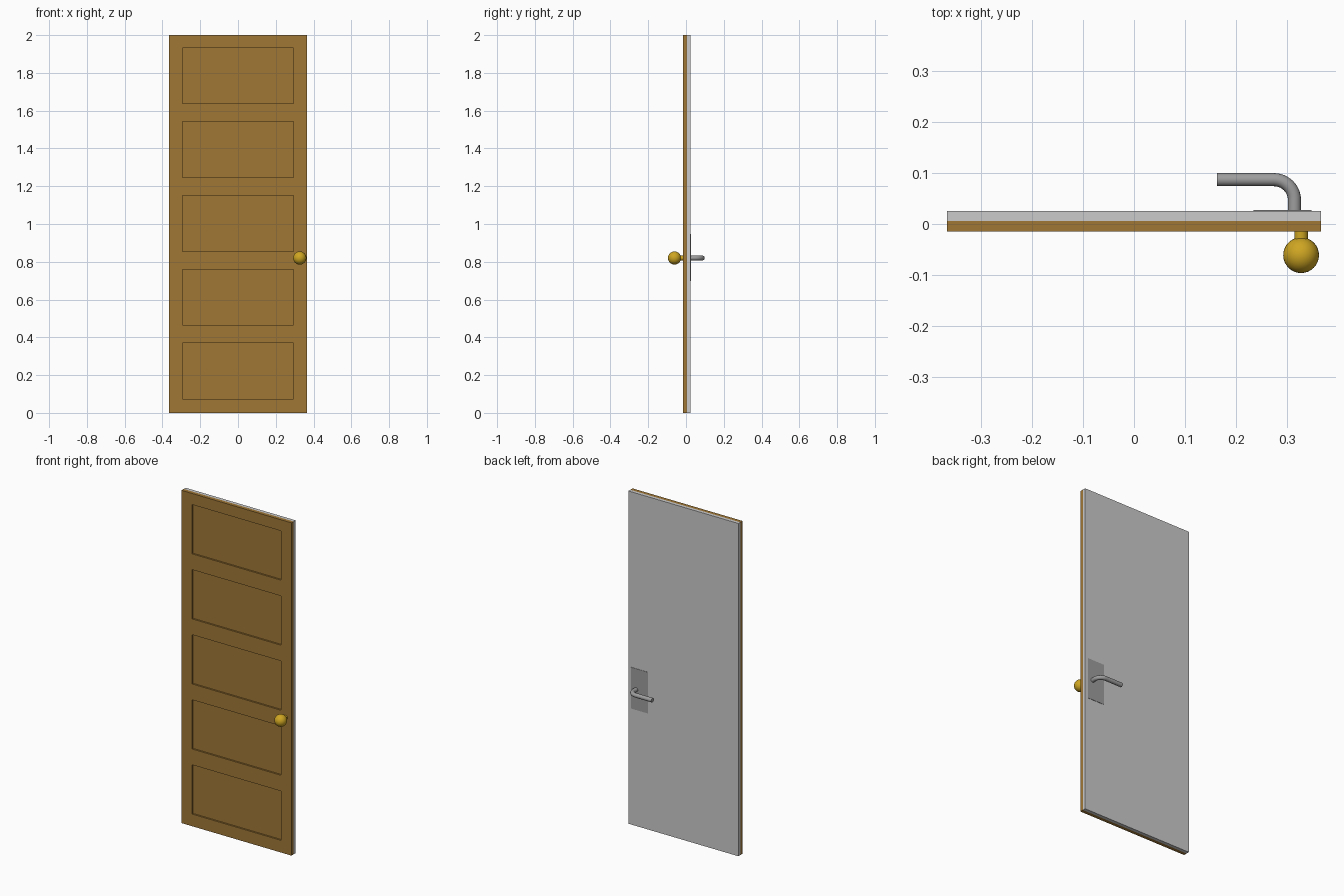
import bpy, bmesh, math

if "Cube" in bpy.data.objects:
    bpy.data.objects.remove(bpy.data.objects["Cube"])

W, H = 0.366, 2.0                       # half width, height
FRONT, SPLIT, BACK = -0.015, 0.006, 0.025
HZ = 0.82                               # handle height


def material(name, rgb):
    m = bpy.data.materials.new(name)
    m.diffuse_color = (*rgb, 1)
    m.use_nodes = True
    m.node_tree.nodes["Principled BSDF"].inputs["Base Color"].default_value = m.diffuse_color
    return m


brown = material("brown wood", (0.35, 0.185, 0.036))
light = material("light grey", (0.60, 0.60, 0.60))
steel = material("steel grey", (0.34, 0.34, 0.34))
gold = material("gold", (0.62, 0.38, 0.016))


def add_mesh(name, mesh, mat):
    ob = bpy.data.objects.new(name, mesh)
    bpy.context.collection.objects.link(ob)
    mesh.materials.clear()
    mesh.materials.append(mat)
    return ob


def box(name, x0, x1, y0, y1, z0, z1, mat):
    bpy.ops.mesh.primitive_cube_add(
        size=1, location=((x0 + x1) / 2, (y0 + y1) / 2, (z0 + z1) / 2))
    ob = bpy.context.object
    ob.name = name
    ob.scale = (x1 - x0, y1 - y0, z1 - z0)
    bpy.ops.object.transform_apply(location=False, rotation=False, scale=True)
    ob.data.materials.append(mat)
    return ob


def smooth(ob):
    bpy.ops.object.select_all(action='DESELECT')
    ob.select_set(True)
    bpy.context.view_layer.objects.active = ob
    bpy.ops.object.shade_smooth_by_angle(angle=math.radians(40))


# wooden front leaf with five recessed panels
xs = [-W, -0.295, 0.295, W]
zs = [0.0]
for i in range(5):
    z = 0.073 + 0.391 * i
    zs += [z, z + 0.296]
zs.append(H)
bm = bmesh.new()
grid = [[bm.verts.new((x, FRONT, z)) for x in xs] for z in zs]
panels = []
for r in range(len(zs) - 1):
    for c in range(len(xs) - 1):
        f = bm.faces.new((grid[r][c], grid[r][c + 1],
                          grid[r + 1][c + 1], grid[r + 1][c]))
        if c == 1 and r % 2 == 1:
            panels.append(f)
border = [e for e in bm.edges if e.is_boundary]
for f in panels:
    ext = bmesh.ops.extrude_discrete_faces(bm, faces=[f])["faces"][0]
    bmesh.ops.translate(bm, vec=(0, 0.01, 0), verts=ext.verts)
ext = bmesh.ops.extrude_edge_only(bm, edges=border)["geom"]
bmesh.ops.translate(bm, vec=(0, SPLIT - FRONT, 0),
                    verts=[g for g in ext if isinstance(g, bmesh.types.BMVert)])
bmesh.ops.edgeloop_fill(bm, edges=[g for g in ext if isinstance(g, bmesh.types.BMEdge)])
bmesh.ops.recalc_face_normals(bm, faces=bm.faces)
leaf = bpy.data.meshes.new("wooden_front")
bm.to_mesh(leaf)
bm.free()
add_mesh("wooden_front", leaf, brown)

# grey back leaf and handle plate
box("back_leaf", -W, W, SPLIT, BACK, 0, H, light)
box("handle_plate", 0.234, 0.347, BACK - 0.002, BACK + 0.002, 0.698, 0.946, steel)

# round knob with neck on the front
bpy.ops.mesh.primitive_uv_sphere_add(segments=32, ring_count=16, radius=0.035,
                                     location=(0.327, -0.061, HZ))
knob = bpy.context.object
knob.name = "knob"
knob.data.materials.append(gold)
smooth(knob)
bpy.ops.mesh.primitive_cylinder_add(vertices=32, radius=0.0133, depth=0.03,
                                    location=(0.327, -0.028, HZ),
                                    rotation=(math.pi / 2, 0, 0))
neck = bpy.context.object
neck.name = "knob_neck"
neck.data.materials.append(gold)
smooth(neck)

# bent lever handle on the back, a round tube along a path
R, LX, LY = 0.04, 0.314, 0.0867
path = [(LX, BACK)]
for i in range(13):
    a = math.pi / 2 * i / 12
    path.append((LX - R + R * math.cos(a), LY - R + R * math.sin(a)))
path.append((0.162, LY))
curve = bpy.data.curves.new("lever_path", 'CURVE')
curve.dimensions = '3D'
curve.bevel_depth = 0.0128
curve.bevel_resolution = 6
curve.use_fill_caps = True
spline = curve.splines.new('POLY')
spline.points.add(len(path) - 1)
for p, (x, y) in zip(spline.points, path):
    p.co = (x, y, HZ, 1)
tube = bpy.data.objects.new("lever_path", curve)
bpy.context.collection.objects.link(tube)
dg = bpy.context.evaluated_depsgraph_get()
mesh = bpy.data.meshes.new_from_object(tube.evaluated_get(dg))
bpy.data.objects.remove(tube)
smooth(add_mesh("lever_handle", mesh, steel))
